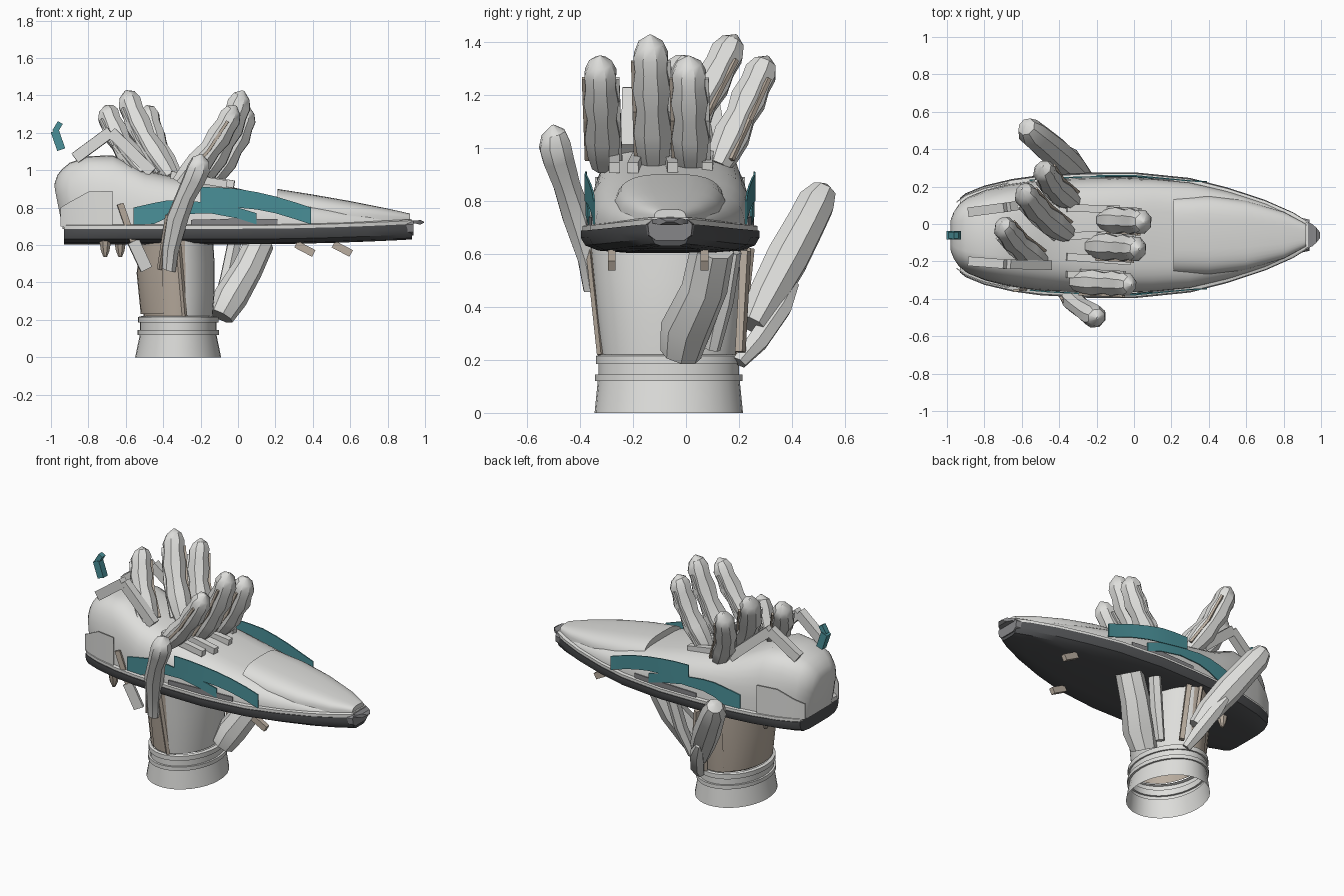
import bpy, bmesh, math
from mathutils import Vector

if "Cube" in bpy.data.objects:
    bpy.data.objects.remove(bpy.data.objects["Cube"])

CY = -0.06  # centre line of the shoe and hand


def mat(name, col):
    m = bpy.data.materials.new(name)
    m.diffuse_color = (*col, 1)
    m.use_nodes = True
    m.node_tree.nodes["Principled BSDF"].inputs["Base Color"].default_value = m.diffuse_color
    return m


LIGHT = mat("light_grey", (0.73, 0.73, 0.71))
DARK = mat("dark_grey", (0.082, 0.085, 0.09))
MID = mat("mid_grey", (0.24, 0.24, 0.25))
TEAL = mat("teal", (0.068, 0.28, 0.315))
BROWN = mat("warm_grey", (0.49, 0.42, 0.35))


def loft(name, rings, m, caps=True, closed=True, m2=None, rule=None):
    """Skin a list of equal-sized point rings."""
    bm = bmesh.new()
    vs = [[bm.verts.new(p) for p in r] for r in rings]
    n = len(rings[0])
    for a, b in zip(vs, vs[1:]):
        for i in range(n if closed else n - 1):
            j = (i + 1) % n
            bm.faces.new((a[i], a[j], b[j], b[i]))
    if caps:
        bm.faces.new(vs[0][::-1])
        bm.faces.new(vs[-1])
    bmesh.ops.recalc_face_normals(bm, faces=bm.faces)
    if rule:
        for f in bm.faces:
            f.material_index = int(rule(f.calc_center_median()))
    me = bpy.data.meshes.new(name)
    bm.to_mesh(me)
    bm.free()
    ob = bpy.data.objects.new(name, me)
    bpy.context.collection.objects.link(ob)
    me.materials.append(m)
    if m2:
        me.materials.append(m2)
    bpy.ops.object.select_all(action='DESELECT')
    ob.select_set(True)
    bpy.context.view_layer.objects.active = ob
    bpy.ops.object.shade_smooth_by_angle(angle=math.radians(32))
    return ob


def frame(d):
    q = d.to_track_quat('Z', 'Y')
    return q @ Vector((1, 0, 0)), q @ Vector((0, 1, 0))


def tube(name, pts, radii, m, sides=8, squash=1.0):
    pts = [Vector(p) for p in pts]
    u, v = frame(pts[-1] - pts[0])
    rings = []
    for p, r in zip(pts, radii):
        rings.append([p + u * r * math.cos(a) + v * r * squash * math.sin(a)
                      for a in [2 * math.pi * (i + .5) / sides for i in range(sides)]])
    return loft(name, rings, m)


def bar(name, a, b, w, h, m):
    a, b = Vector(a), Vector(b)
    u, v = frame(b - a)
    corners = ((-1, -1), (1, -1), (1, 1), (-1, 1))
    return loft(name, [[p + u * w / 2 * i + v * h / 2 * j for i, j in corners] for p in (a, b)], m)


def interp(table, x):
    for (x0, y0), (x1, y1) in zip(table, table[1:]):
        if x <= x1:
            return y0 + (y1 - y0) * max(0, (x - x0) / (x1 - x0))
    return table[-1][1]


# Shoe plan half-widths and top profile along x
WIDTH = [(-.98, .12), (-.95, .18), (-.9, .22), (-.8, .26), (-.65, .295), (-.5, .315), (-.25, .328),
         (0, .33), (.3, .30), (.5, .25), (.7, .185), (.85, .12), (.94, .065)]
TOP = [(-.98, .93), (-.96, .99), (-.9, 1.04), (-.8, 1.075), (-.67, 1.08), (-.5, 1.00), (-.3, .955),
       (-.1, .925), (.1, .88), (.3, .84), (.6, .79), (.94, .735)]


def dome(x, w, z0, z1, n=18, ey=.5, ez=.7, lean=0.0):
    ring = []
    for i in range(n + 1):
        a = math.pi * i / n
        c, s = math.cos(a), max(0, math.sin(a))
        z = z0 + (z1 - z0) * s ** ez
        ring.append((x + lean * max(0, .9 - z), CY + w * math.copysign(abs(c) ** ey, c), z))
    return ring


# Shoe upper, leaning in at the bottom of the heel
xs = [-.98, -.965, -.94, -.9, -.8, -.67, -.5, -.3, -.1, .1, .3, .5, .7, .85, .93]
loft("shoe_upper", [dome(x, .94 * interp(WIDTH, x), .685, interp(TOP, x),
                         lean=.2 * max(0, (-x - .7) / .28)) for x in xs], LIGHT)

# Raised toe cap
loft("toe_cap", [dome(x, w, .73, z, ey=.6, ez=.6) for x, w, z in
                 ((.21, .21, .90), (.4, .215, .87), (.6, .185, .835), (.8, .125, .795), (.92, .06, .768))], LIGHT)


# Sole and the thin rim strip above it
def sole_ring(x, profile):
    w = interp(WIDTH, x)
    lift = .03 * max(0, x) ** 2
    half = [(CY + w * k, z + lift) for k, z in profile]
    return [(x, y, z) for y, z in half] + [(x, 2 * CY - y, z) for y, z in half[::-1]]


sx = [-.93, -.9, -.8, -.65, -.5, -.25, 0, .15, .3, .5, .7, .85, .93]
loft("sole", [sole_ring(x, [(.5, .604), (.82, .612), (.97, .632), (1.02, .66), (1.02, .687)]) for x in sx], DARK)
loft("sole_rim", [sole_ring(x, [(1.0, .685), (1.0, .705), (.9, .712)]) for x in sx], LIGHT)

# Toe bumper and flat tip plate
loft("toe_bumper", [[(x, CY + k * y, z) for y, z in
     ((-.06, .65), (.06, .65), (.09, .67), (.095, .71), (.075, .73), (-.075, .73), (-.095, .71), (-.09, .67))]
     for x, k in ((.885, 1.0), (.937, .88))], MID)
loft("toe_tip", [[(x, CY + w * y, .722 + h * z) for y, z in ((-1, -1), (1, -1), (1, 1), (-1, 1))]
     for x, w, h in ((.92, .075, .008), (.955, .058, .008), (.975, .04, .013), (.995, .015, .002))], MID)

# Side flashes, mid strips and heel counters on both sides
UPPER_FLASH = ((-.2, .83, .91), (-.1, .815, .908), (.0, .80, .90), (.1, .79, .883),
               (.2, .77, .86), (.3, .74, .83), (.39, .71, .80))
LOWER_FLASH = ((-.56, .71, .80), (-.45, .712, .825), (-.38, .745, .838), (-.3, .765, .84), (-.15, .77, .825),
               (0, .742, .80), (.1, .71, .77))
STRIP = ((-.25, .70, .735), (0, .70, .742), (.21, .70, .738))
COUNTER = ((-.95, .70, .80), (-.9, .69, .83), (-.8, .69, .885), (-.67, .69, .89))
for side, sgn in (("front", -1), ("back", 1)):
    for nm, tab, m, off in (("upper_flash", UPPER_FLASH, TEAL, .012), ("lower_flash", LOWER_FLASH, TEAL, .008),
                            ("side_strip", STRIP, MID, .006), ("heel_counter", COUNTER, LIGHT, .010)):
        rings = []
        for x, z0, z1 in tab:
            y0 = .94 * interp(WIDTH, x) + off
            if nm == "upper_flash":
                y0 = max(y0, .29)
            y1 = y0 - .007
            rings.append([(x, CY + sgn * y, z) for y, z in ((y0, z0), (y0, z1), (y1, z1), (y1, z0))])
        loft(f"{side}_{nm}", rings, m)

# Loose tab behind the heel
bar("heel_tab", (-.945, CY, 1.11), (-.98, CY, 1.21), .045, .045, TEAL)
bar("heel_tab_hook", (-.98, CY, 1.205), (-.95, CY, 1.255), .035, .03, TEAL)


# Wrist cuff and palm, open tubes
def ell(z, rx, ry, cx=-.32, n=32):
    return [(cx + rx * math.cos(2 * math.pi * i / n), CY - .005 + ry * math.sin(2 * math.pi * i / n), z)
            for i in range(n)]


loft("wrist_cuff", [ell(0, .23, .28), ell(.12, .205, .268), ell(.12, .218, .278), ell(.145, .218, .278),
                    ell(.145, .205, .265), ell(.185, .205, .265), ell(.185, .215, .275),
                    ell(.215, .215, .275), ell(.22, .195, .26)], LIGHT, caps=False)
loft("palm", [ell(.22, .185, .255), ell(.35, .195, .27), ell(.5, .195, .285), ell(.66, .185, .30)], LIGHT,
     caps=False, m2=BROWN, rule=lambda c: c.x < -.30)
loft("palm_back_panel", [[p for p in ell(z, rx, ry)[10:23]] for z, rx, ry in
     ((.23, .20, .262), (.45, .222, .285), (.62, .20, .298))], BROWN, caps=False, closed=False)
for sgn, nm in ((-1, "front"), (1, "back")):
    bar(nm + "_palm_edge", (-.285, CY + sgn * .262, .22), (-.32, CY + sgn * .305, .62), .02, .02, BROWN)

# Fingers: base, tip, width scale
FINGERS = {
    "right_index": ((-.16, .02, .93), (.055, .01, 1.345), 1.0),
    "right_middle": ((-.22, -.12, .93), (.03, -.135, 1.425), 1.02),
    "right_ring": ((-.31, -.31, .93), (-.01, -.325, 1.345), .95),
    "left_index": ((-.33, .12, .93), (-.49, .31, 1.345), .95),
    "left_middle": ((-.36, -.05, .96), (-.60, .19, 1.425), 1.0),
    "left_ring": ((-.50, -.20, .98), (-.71, .01, 1.345), .95),
}
T = [0, .12, .28, .45, .6, .74, .85, .94, 1]
R = [.05, .066, .076, .062, .075, .064, .068, .048, .006]
for nm, (a, b, s) in FINGERS.items():
    a, b = Vector(a), Vector(b)
    d = b - a
    bulge = Vector((math.copysign(.03, d.x), 0, 0))
    tube(nm + "_finger", [a + d * t + bulge * math.sin(math.pi * t) for t in T], [r * s for r in R], LIGHT)
    u = d.normalized().cross(Vector((0, 0, 1))).normalized()
    for k in (-1, 1):  # thin side splints that follow the bend
        p = [a + d * t + bulge * math.sin(math.pi * t) + u * k * .066 * s for t in (.06, .42, .8)]
        for j in (0, 1):
            bar(f"{nm}_splint_{k + 1}_{j}", p[j], p[j + 1], .016, .016, BROWN if k > 0 else LIGHT)

# Little finger wrapping the front side
tube("little_finger", [(-.37, -.35, .47), (-.36, -.365, .58), (-.325, -.41, .74), (-.28, -.45, .86),
                       (-.235, -.48, .95), (-.21, -.495, 1.01), (-.2, -.50, 1.055), (-.195, -.503, 1.085)],
     [.04, .046, .06, .054, .062, .064, .048, .006], LIGHT)
bar("little_finger_splint", (-.42, -.345, .47), (-.375, -.41, .76), .02, .02, BROWN)
bar("little_knuckle_plate", (-.49, -.33, .47), (-.56, -.345, .62), .02, .065, LIGHT)
bar("little_knuckle_strip", (-.56, -.345, .62), (-.63, -.355, .82), .015, .035, BROWN)

# Thumb and its base pad behind the shoe
tube("thumb", [(-.28, .25, .33), (-.33, .30, .43), (-.42, .38, .58), (-.50, .45, .71),
               (-.55, .49, .79), (-.575, .52, .84), (-.58, .53, .86)],
     [.055, .075, .085, .078, .075, .05, .01], LIGHT)
tube("thumb_base", [(-.24, .20, .19), (-.27, .27, .27), (-.33, .36, .40), (-.38, .41, .49)],
     [.03, .045, .045, .02], LIGHT, 6)
bar("thumb_brace", (-.2, .205, .23), (-.24, .225, .61), .03, .03, BROWN)

# Pad on the palm side, reaching up to the sole
tube("palm_pad", [(-.095, -.02, .22), (-.04, .0, .32), (.05, .07, .47), (.12, .10, .62)],
     [.08, .10, .09, .085], LIGHT, 8, .9)
tube("palm_pad_inner", [(-.12, .10, .24), (-.06, .14, .42), (-.02, .17, .61)], [.03, .04, .04], LIGHT, 6)

# Knuckle rods across the top of the shoe
for i, pts in enumerate((((-.87, .065, 1.065), (-.68, .09, 1.205), (-.42, .13, .98)),
                         ((-.87, -.20, 1.065), (-.68, -.215, 1.205), (-.46, -.22, .99)))):
    for j in (0, 1):
        bar(f"rear_rod_{i}_{j}", pts[j], pts[j + 1], .05, .06, LIGHT)
for i, (y0, y1, x1) in enumerate(((.085, .08, -.08), (-.065, -.05, -.02), (-.175, -.20, -.02), (-.27, -.27, -.06))):
    bar(f"top_rod_{i}", (-.36, y0, .975), (x1, y1, .925), .04, .04, LIGHT)

# Studs under the sole
for i, (x, y) in enumerate(((-.71, -.28), (-.63, .07))):
    tube(f"heel_stud_{i}", [(x, y, .63), (x, y, .57), (x, y, .535)], [.035, .025, .01], BROWN)
for i, (x, y) in enumerate(((.36, -.28), (.56, .07))):
    bar(f"toe_stud_{i}", (x - .05, y, .605), (x + .045, y, .555), .03, .04, BROWN)
